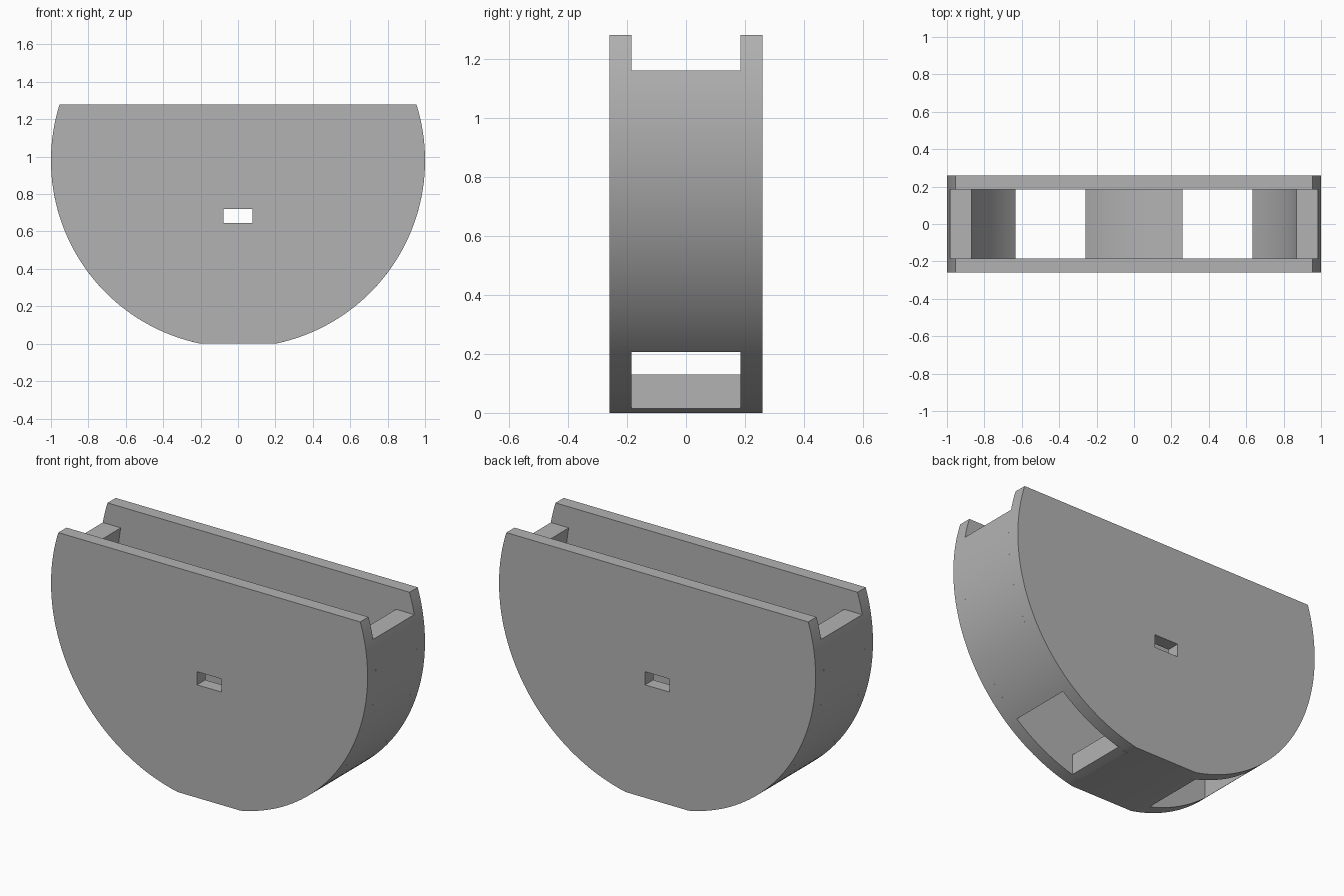
import bpy, bmesh
from math import sin, cos, asin, acos, radians, pi

cube = bpy.data.objects.get("Cube")
if cube:
    bpy.data.objects.remove(cube, do_unlink=True)

R_OUT, R_IN = 1.0, 0.888      # shell radii
CZ = 0.98                     # height of the arc centre
TOP, WALL_TOP = 1.28, 1.16    # plate top and side wall top
HALF_Y, GAP_Y = 0.259, 0.185  # outer half depth and inner half gap
HOLE_IN, HOLE_OUT = 0.26, 0.634

grey = bpy.data.materials.new("plain grey")
grey.use_nodes = True
colour = (0.45, 0.45, 0.45, 1)
grey.diffuse_color = colour
grey.node_tree.nodes["Principled BSDF"].inputs["Base Color"].default_value = colour


def arc(radius, start, end, steps):
    """Points (x, z) on the shell circle between two angles."""
    angles = [start + (end - start) * i / steps for i in range(steps + 1)]
    return [(radius * cos(a), CZ + radius * sin(a)) for a in angles]


def extrude_profile(name, loops, y0, y1):
    """Fill the x-z outline loops (later loops are holes) and extrude along y."""
    bm = bmesh.new()
    edges = []
    for loop in loops:
        verts = [bm.verts.new((x, y0, z)) for x, z in loop]
        edges += [bm.edges.new((a, b)) for a, b in zip(verts, verts[1:] + verts[:1])]
    bmesh.ops.triangle_fill(bm, edges=edges, use_beauty=True)
    result = bmesh.ops.extrude_face_region(bm, geom=bm.faces[:], use_keep_orig=True)
    moved = [g for g in result["geom"] if isinstance(g, bmesh.types.BMVert)]
    bmesh.ops.translate(bm, verts=moved, vec=(0, y1 - y0, 0))
    bmesh.ops.recalc_face_normals(bm, faces=bm.faces[:])
    mesh = bpy.data.meshes.new(name)
    bm.to_mesh(mesh)
    bm.free()
    mesh.materials.append(grey)
    obj = bpy.data.objects.new(name, mesh)
    bpy.context.collection.objects.link(obj)
    bpy.ops.object.select_all(action='DESELECT')
    obj.select_set(True)
    bpy.context.view_layer.objects.active = obj
    bpy.ops.object.shade_smooth_by_angle(angle=radians(20))


# Front and back plates: truncated discs with a small rectangular slot
rise = asin((TOP - CZ) / R_OUT)
foot = asin(CZ / R_OUT)
outline = arc(R_OUT, rise, -foot, 48) + arc(R_OUT, foot - pi, -pi - rise, 48)
slot = [(-0.077, 0.645), (0.077, 0.645), (0.077, 0.72), (-0.077, 0.72)]
extrude_profile("front_plate", [outline, slot], -HALF_Y, -GAP_Y)
extrude_profile("back_plate", [outline, slot], GAP_Y, HALF_Y)

# Curved side walls, flat on top and cut vertically at the floor openings
drop = WALL_TOP - CZ
wall = (arc(R_OUT, asin(drop / R_OUT), -acos(HOLE_OUT / R_OUT), 36)
        + arc(R_IN, -acos(HOLE_OUT / R_IN), asin(drop / R_IN), 36))
for name, side in (("left_wall", 1), ("right_wall", -1)):
    extrude_profile(name, [[(side * x, z) for x, z in wall]], -GAP_Y, GAP_Y)

# Floor block between the openings: flat foot, curved upper face
a_out, a_in = acos(HOLE_IN / R_OUT), acos(HOLE_IN / R_IN)
floor = (arc(R_OUT, -a_out, -foot, 4) + arc(R_OUT, foot - pi, a_out - pi, 4)
         + arc(R_IN, a_in - pi, -a_in, 20))
extrude_profile("floor_block", [floor], -GAP_Y, GAP_Y)
